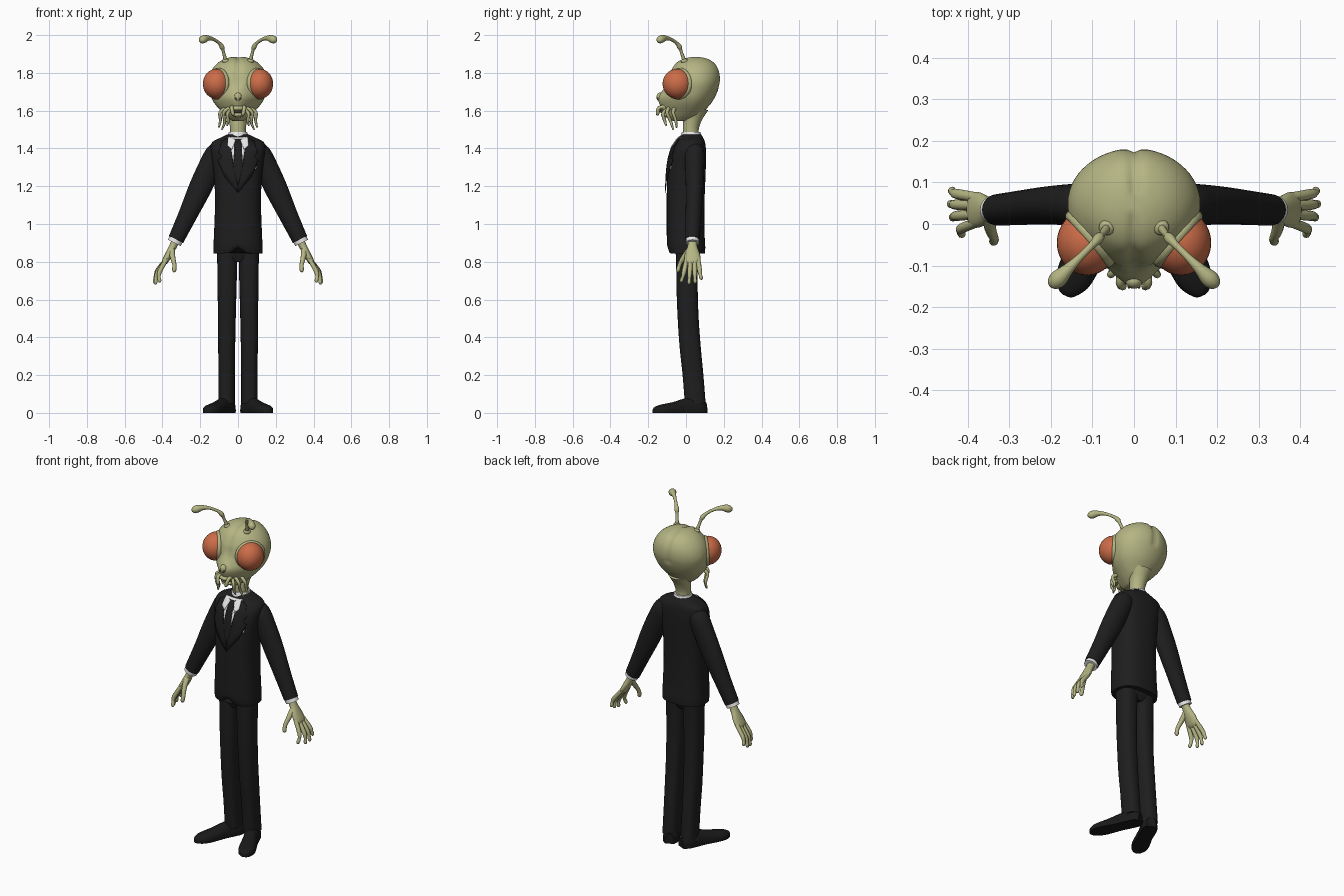
import bpy, bmesh, math
from mathutils import Vector, Matrix


def material(name, rgb):
    m = bpy.data.materials.new(name)
    m.diffuse_color = (*rgb, 1)
    return m


SKIN = material("olive skin", (0.46, 0.46, 0.23))
DARK_SKIN = material("dark olive", (0.16, 0.15, 0.08))
EYE = material("orange eye", (0.60, 0.15, 0.065))
SUIT = material("black suit", (0.013, 0.013, 0.014))
SHOE = material("black leather", (0.010, 0.010, 0.010))
WHITE = material("white shirt", (0.80, 0.80, 0.80))


def finish(name, bm, mat, angle=50):
    bmesh.ops.recalc_face_normals(bm, faces=bm.faces)
    me = bpy.data.meshes.new(name)
    bm.to_mesh(me)
    bm.free()
    me.materials.append(mat)
    me.shade_smooth()
    me.set_sharp_from_angle(angle=math.radians(angle))
    ob = bpy.data.objects.new(name, me)
    bpy.context.collection.objects.link(ob)
    return ob


def smooth(rows, k=4):
    """Catmull-Rom interpolation of tuples."""
    out = []
    for i in range(len(rows) - 1):
        p0, p1, p2, p3 = (rows[max(0, min(len(rows) - 1, i + j))] for j in (-1, 0, 1, 2))
        for s in range(k):
            t = s / k
            out.append(tuple(0.5 * (2 * b + (c - a) * t + (2 * a - 5 * b + 4 * c - d) * t * t
                                    + (3 * b - a - 3 * c + d) * t ** 3)
                             for a, b, c, d in zip(p0, p1, p2, p3)))
    return out + [tuple(rows[-1])]


def skin_rings(name, rings, mat, deform=None, angle=50):
    bm = bmesh.new()
    loops = [[bm.verts.new(deform(Vector(p)) if deform else p) for p in r] for r in rings]
    n = len(loops[0])
    for a, b in zip(loops, loops[1:]):
        for i in range(n):
            bm.faces.new((a[i], a[(i + 1) % n], b[(i + 1) % n], b[i]))
    bm.faces.new(loops[0])
    bm.faces.new(loops[-1])
    return finish(name, bm, mat, angle)


def power(v, e):
    return math.copysign(abs(v) ** e, v)


def stack(name, rows, mat, n=2.0, seg=40, deform=None):
    """Vertical loft; each row is z, centre x, half width, centre y, front y, back y."""
    rings = []
    for z, cx, rx, cy, yf, yb in rows:
        ring = []
        for i in range(seg):
            t = 2 * math.pi * i / seg
            s = power(math.sin(t), 2 / n)
            ring.append((cx + rx * power(math.cos(t), 2 / n),
                         cy + s * ((yb - cy) if s > 0 else (cy - yf)), z))
        rings.append(ring)
    return skin_rings(name, rings, mat, deform)


def tube(name, rows, mat, side=1, seg=12, k=4, ref=(0, 1, 0)):
    """Tube through rows of x, y, z, radius along ref, other radius."""
    rows = smooth([(r[0] * side, r[1], r[2], r[3], r[4] if len(r) > 4 else r[3]) for r in rows], k)
    pts = [Vector(r[:3]) for r in rows]
    rings = []
    for i, p in enumerate(pts):
        d = (pts[min(i + 1, len(pts) - 1)] - pts[max(i - 1, 0)]).normalized()
        u = (Vector(ref) - d * d.dot(Vector(ref))).normalized()
        w = d.cross(u)
        rings.append([p + u * rows[i][3] * math.cos(2 * math.pi * j / seg)
                      + w * rows[i][4] * math.sin(2 * math.pi * j / seg) for j in range(seg)])
    return skin_rings(name, rings, mat)


def ball(name, centre, radii, mat, seg=24):
    bm = bmesh.new()
    bmesh.ops.create_uvsphere(bm, u_segments=seg, v_segments=seg // 2, radius=1,
                              matrix=Matrix.Translation(centre) @ Matrix.Diagonal((*radii, 1)))
    return finish(name, bm, mat)


# Jacket body with a small cutaway at the front hem
jacket = smooth([
    (0.845, 0, .130, 0, -.090, .100), (0.88, 0, .130, 0, -.100, .102), (0.95, 0, .127, 0, -.102, .098),
    (1.05, 0, .123, 0, -.102, .097), (1.15, 0, .122, 0, -.102, .099), (1.25, 0, .127, 0, -.100, .103),
    (1.34, 0, .138, .01, -.090, .106), (1.40, 0, .145, .02, -.072, .105), (1.435, 0, .135, .03, -.050, .100),
    (1.458, 0, .090, .03, -.035, .090), (1.475, 0, .055, .03, -.020, .080)])


def hem(v):
    if v.z < 0.9 and v.y < 0:
        v.z += (0.9 - v.z) * 0.6 * math.exp(-(v.x / 0.03) ** 2)
    return v


stack("jacket", jacket, SUIT, 2.5, 48, hem)


def front_y(x, z):
    for a, b in zip(jacket, jacket[1:]):
        if z <= b[0]:
            break
    t = max(0, min(1, (z - a[0]) / (b[0] - a[0])))
    _, _, rx, cy, yf, _ = (p + (q - p) * t for p, q in zip(a, b))
    return cy - (cy - yf) * max(0, 1 - abs(x / rx) ** 2.5) ** 0.4


def plate(name, outline, lift, mat, side=1):
    """Thin patch following the chest."""
    bm = bmesh.new()
    bm.faces.new([bm.verts.new((x * side, 0, z)) for x, z in outline])
    bmesh.ops.triangulate(bm, faces=bm.faces)
    bmesh.ops.subdivide_edges(bm, edges=bm.edges, cuts=5, use_grid_fill=True)
    for v in bm.verts:
        v.co.y = front_y(v.co.x, v.co.z) - lift
    ob = finish(name, bm, mat)
    mod = ob.modifiers.new("thickness", 'SOLIDIFY')
    mod.thickness = 0.003
    mod.offset = 0
    return ob


# Shirt front, tie, pocket square
plate("shirt_front", [(-.055, 1.46), (0, 1.20), (.055, 1.46)], .003, WHITE)
plate("tie", [(-.018, 1.45), (-.012, 1.415), (-.024, 1.29), (0, 1.20), (.024, 1.29), (.012, 1.415), (.018, 1.45)],
      .007, SUIT)
plate("pocket_square", [(.078, 1.30), (.094, 1.29), (.098, 1.305), (.080, 1.32)], .004, WHITE)
stack("shirt_collar", [(1.435, 0, .062, .03, -.035, .085), (1.465, 0, .055, .03, -.030, .082),
                       (1.487, 0, .048, .03, -.022, .076)], WHITE, 2, 32)

# Trousers seat
stack("trouser_seat", smooth([(.80, 0, .06, .005, -.04, .05), (.84, 0, .108, .005, -.055, .068),
                              (.88, 0, .115, .005, -.06, .072)]), SUIT, 2.4)

# Lower neck to skull
tube("neck", [(0, .028, 1.43, .043), (0, .025, 1.50, .042), (0, .035, 1.56, .050), (0, .05, 1.62, .07)],
     SKIN, seg=24)
head_rows = smooth([
    (1.545, 0, .030, -.03, -.070, .020), (1.57, 0, .062, 0, -.105, .070), (1.60, 0, .092, .02, -.122, .098),
    (1.635, 0, .122, .03, -.140, .130), (1.67, 0, .142, .04, -.148, .152), (1.71, 0, .154, .05, -.122, .170),
    (1.75, 0, .160, .05, -.102, .181), (1.79, 0, .152, .05, -.092, .181), (1.825, 0, .133, .05, -.075, .171),
    (1.855, 0, .104, .05, -.052, .150), (1.876, 0, .066, .05, -.015, .115), (1.887, 0, .018, .05, .03, .07)], 3)


def skull(v):
    # Pointed snout and a groove along the middle of the skull
    if v.y < -.02 and v.z < 1.74:
        v.x *= 1 - 0.4 * min(1, (-.02 - v.y) / .12)
    if v.z > 1.72:
        g = .010 * math.exp(-(v.x / .014) ** 2)
        v -= (v - Vector((0, .05, 1.74))).normalized() * g
    return v


stack("head", head_rows, SKIN, 2, 56, skull)

# Mouth and nose
ball("upper_lip", (0, -.112, 1.612), (.040, .034, .016), SKIN)
ball("mouth", (0, -.112, 1.596), (.030, .030, .010), DARK_SKIN)
ball("lower_lip", (0, -.098, 1.578), (.032, .034, .014), SKIN)
ball("nose", (0, -.138, 1.672), (.020, .018, .024), SKIN)

for s in (1, -1):
    tag = "left" if s > 0 else "right"

    # Compound eye with its raised socket rim
    ball(tag + "_eye", (s * .113, -.045, 1.742), (.073, .079, .080), EYE, 32)
    out = Vector((s * .75, -.62, .05)).normalized()
    u = out.cross(Vector((0, 0, 1))).normalized()
    w = out.cross(u)
    centre = Vector((s * .106, -.036, 1.742))
    rim = []
    for i in range(37):
        a = 2 * math.pi * i / 36
        radial = u * math.cos(a) + w * math.sin(a)
        rim.append([centre + radial * (.074 + .011 * math.cos(b)) + out * .014 * math.sin(b)
                    for b in (2 * math.pi * j / 10 for j in range(10))])
    skin_rings(tag + "_eye_socket", rim, SKIN)
    ball(tag + "_nostril", (s * .012, -.151, 1.664), (.004, .005, .006), DARK_SKIN, 10)

    # Antenna with a club end
    ball(tag + "_antenna_base", (s * .065, -.008, 1.862), (.020, .020, .014), SKIN, 14)
    tube(tag + "_antenna", [(.065, -.008, 1.86, .011), (.078, -.026, 1.915, .008), (.085, -.034, 1.937, .013),
                            (.10, -.05, 1.958, .009), (.13, -.08, 1.978, .009), (.158, -.108, 1.984, .014),
                            (.180, -.130, 1.979, .021), (.195, -.143, 1.972, .017), (.202, -.149, 1.968, .005)],
         SKIN, s, ref=(0, 0, 1))

    # Feelers around the mouth
    for i, path in enumerate([
            [(.030, -.11, 1.62, .011), (.034, -.142, 1.615, .010), (.027, -.150, 1.585, .010), (.026, -.147, 1.575, .004)],
            [(.035, -.10, 1.605, .010), (.056, -.122, 1.585, .009), (.052, -.112, 1.545, .008), (.058, -.105, 1.52, .004)],
            [(.045, -.09, 1.615, .011), (.076, -.100, 1.590, .009), (.070, -.080, 1.54, .008), (.086, -.068, 1.50, .004)],
            [(.060, -.06, 1.615, .012), (.095, -.068, 1.590, .009), (.093, -.055, 1.55, .008), (.102, -.050, 1.51, .004)]]):
        tube(f"{tag}_feeler_{i + 1}", path, SKIN, s, 8, ref=(1, 0, 0))

    # Lapel and collar flap
    plate(tag + "_lapel", [(.048, 1.462), (.088, 1.437), (.104, 1.375), (.084, 1.36), (.108, 1.335),
                           (.07, 1.25), (.0, 1.165), (.0, 1.20), (.03, 1.32)], .007, SUIT, s)
    plate(tag + "_collar_flap", [(.012, 1.445), (.050, 1.465), (.056, 1.415), (.032, 1.395)], .010, WHITE, s)

    # Sleeve and cuff
    tube(tag + "_sleeve", [(.075, .045, 1.425, .030, .030), (.112, .045, 1.375, .052, .058), (.155, .046, 1.29, .050, .061),
                           (.205, .045, 1.18, .046, .060), (.265, .040, 1.05, .042, .050), (.328, .034, .918, .038, .042)],
         SUIT, s, 24)
    tube(tag + "_cuff", [(.322, .034, .93, .035, .038), (.337, .034, .900, .035, .038)], WHITE, s, 20, 1)

    # Hand: palm, four fingers, thumb
    tube(tag + "_palm", [(.328, .034, .915, .024, .022), (.345, .034, .880, .026, .020), (.368, .034, .835, .041, .019),
                         (.388, .034, .80, .042, .016), (.396, .034, .787, .030, .008)], SKIN, s, 16)
    for i, (y0, x1, y1, z1) in enumerate([(.004, .415, -.024, .69), (.024, .436, .016, .68),
                                         (.045, .441, .048, .685), (.064, .438, .080, .705)]):
        mx, my, mz = (.385 + x1) / 2 + .014, (y0 + y1) / 2, (.80 + z1) / 2 + .004
        tube(f"{tag}_finger_{i + 1}", [(.378, y0, .815, .012), (mx, my, mz, .0125), ((mx + x1) / 2 + .004, (my + y1) / 2,
             (mz + z1) / 2, .009), (x1, y1, z1 + .010, .010), (x1, y1, z1, .004)], SKIN, s, 10, 3)
    tube(tag + "_thumb", [(.350, .020, .865, .016), (.346, -.012, .825, .014), (.337, -.034, .785, .011),
                          (.338, -.042, .755, .011), (.339, -.044, .745, .004)], SKIN, s, 10, 3, (1, 0, 0))

    # Trouser leg
    stack(tag + "_trouser_leg", smooth([
        (.05, s * .060, .043, .050, -.006, .104), (.20, s * .060, .043, .036, -.018, .092),
        (.35, s * .060, .045, .022, -.034, .078), (.50, s * .059, .047, .012, -.044, .067),
        (.65, s * .058, .050, .007, -.050, .062), (.80, s * .057, .053, .006, -.052, .063),
        (.88, s * .057, .055, .006, -.052, .066)]), SUIT, 2.5, 28)

    # Shoe, turned outwards
    d, side = Vector((s * .42, -.907, 0)), Vector((.907, s * .42, 0))
    rings = []
    for t, hw, h in smooth([(0, .026, .060), (.03, .042, .078), (.08, .043, .082), (.13, .041, .074), (.18, .045, .059),
                            (.225, .047, .050), (.265, .041, .042), (.295, .022, .030), (.303, .008, .020)], 3):
        c = Vector((s * .038, .102, 0)) + d * t
        arch = [c + side * hw * math.cos(a) + Vector((0, 0, .012 + (h - .012) * math.sin(a) ** .8))
                for a in (math.pi * j / 14 for j in range(1, 14))]
        base = [c + side * x + Vector((0, 0, z)) for x, z in
                ((-hw, .012), (-hw * .97, 0), (0, 0), (hw * .97, 0), (hw, .012))]
        rings.append(arch + base)
    skin_rings(tag + "_shoe", rings, SHOE)
